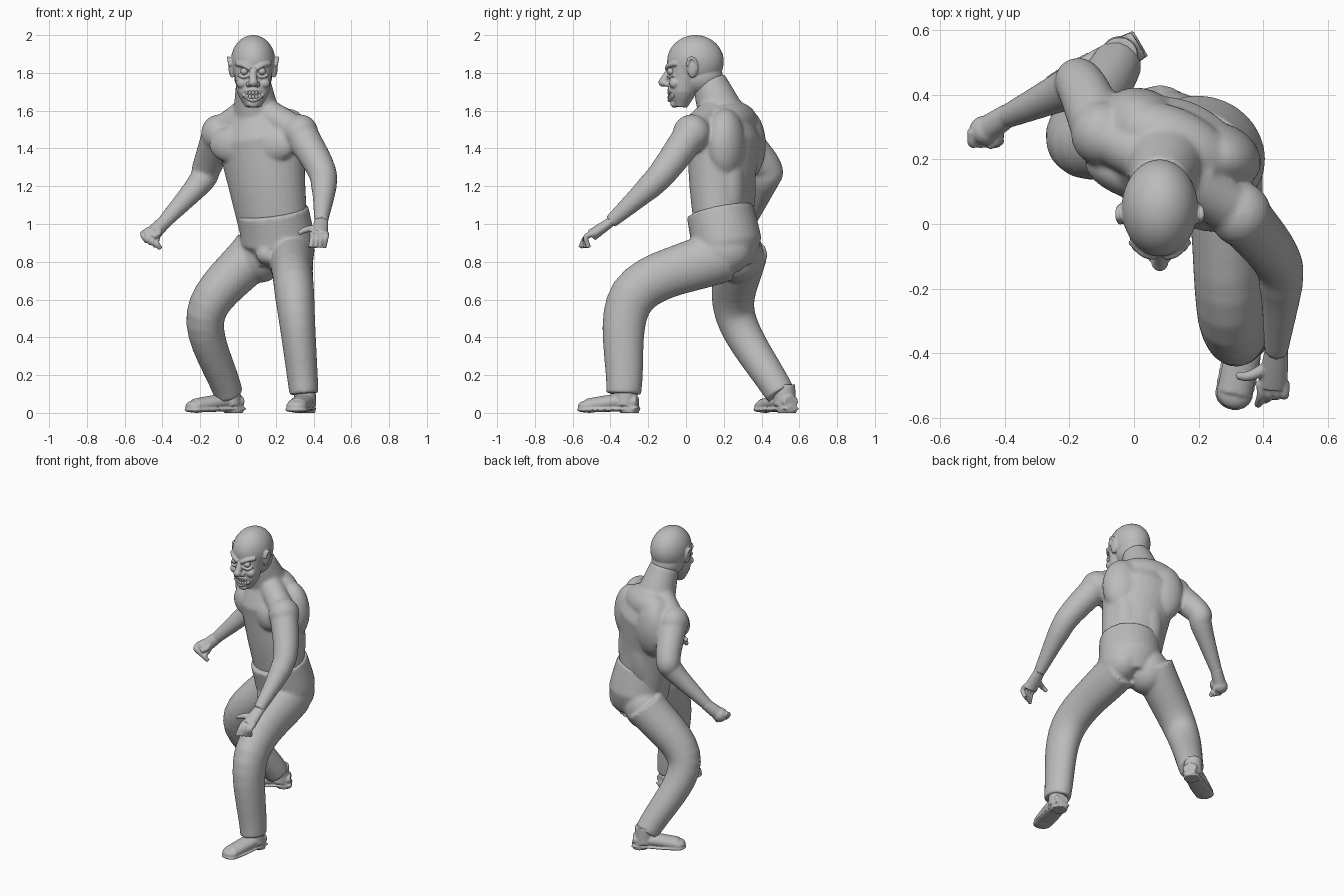
import bpy
import bmesh
import math
from mathutils import Vector, Matrix

default_cube = bpy.data.objects.get("Cube")
if default_cube:
    bpy.data.objects.remove(default_cube, do_unlink=True)

# One clay grey for everything
clay = bpy.data.materials.new("clay_grey")
clay.use_nodes = True
clay.diffuse_color = (.5, .5, .5, 1)
for node in clay.node_tree.nodes:
    if node.type == 'BSDF_PRINCIPLED':
        node.inputs["Base Color"].default_value = clay.diffuse_color

RIGHTWARD = Vector((1, 0, 0))
UP = Vector((0, 0, 1))
BODY_SIDE = Vector((.9, -.4, 0)).normalized()    # the trunk is turned to its right
BODY_FRONT = BODY_SIDE.cross(UP)
BODY_YAW = math.atan2(BODY_SIDE.y, BODY_SIDE.x)
MIRROR = (-1, 1)


def blend(values, t):
    """Piecewise linear value along a list, for t between nought and one."""
    place = t * (len(values) - 1)
    index = min(int(place), len(values) - 2)
    return values[index] + (values[index + 1] - values[index]) * (place - index)


def smooth_path(joints, steps=8):
    """Catmull-Rom curve through the joints."""
    joints = [Vector(joint) for joint in joints]
    first = joints[0] * 2 - joints[1]
    last = joints[-1] * 2 - joints[-2]
    chain = [first, *joints, last]
    path = []
    for a, b, c, d in zip(chain, chain[1:], chain[2:], chain[3:]):
        for step in range(steps):
            t = step / steps
            path.append(b + ((c - a) * t + (a * 2 - b * 5 + c * 4 - d) * t ** 2
                             + (b * 3 - a - c * 3 + d) * t ** 3) / 2)
    return path + [joints[-1]]


def limb(bm, joints, radii, flat=1.0, side=RIGHTWARD, sides=32):
    """Closed tube along the joints; flat is depth divided by width."""
    path = smooth_path(joints)
    end = len(path) - 1
    loops = []
    for i, centre in enumerate(path):
        along = (path[min(i + 1, end)] - path[max(i - 1, 0)]).normalized()
        across = (side - along * side.dot(along)).normalized()
        radius = blend(radii, i / end)
        deep = along.cross(across) * flat
        angles = [math.tau * k / sides for k in range(sides)]
        loops.append([bm.verts.new(centre + (across * math.cos(a) + deep * math.sin(a)) * radius)
                      for a in angles])
    for low, high in zip(loops, loops[1:]):
        for k in range(sides):
            bm.faces.new((low[k - 1], low[k], high[k], high[k - 1]))
    bm.faces.new(reversed(loops[0]))
    bm.faces.new(loops[-1])


def ball(bm, centre, radii, yaw=0.0):
    matrix = (Matrix.Translation(centre) @ Matrix.Rotation(yaw, 4, 'Z')
              @ Matrix.Diagonal(radii).to_4x4())
    bmesh.ops.create_uvsphere(bm, u_segments=48, v_segments=32, radius=1, matrix=matrix)


def finish(bm, name, voxel=None, iterations=2):
    """Turn the parts into a smooth object, optionally fused into one skin."""
    bmesh.ops.recalc_face_normals(bm, faces=bm.faces)
    for face in bm.faces:
        face.smooth = True
    mesh = bpy.data.meshes.new(name)
    bm.to_mesh(mesh)
    bm.free()
    mesh.materials.append(clay)
    obj = bpy.data.objects.new(name, mesh)
    bpy.context.collection.objects.link(obj)
    if voxel:
        fuse = obj.modifiers.new("fuse", 'REMESH')
        fuse.mode = 'VOXEL'
        fuse.voxel_size = voxel
        fuse.use_smooth_shade = True
        relax = obj.modifiers.new("relax", 'SMOOTH')
        relax.factor = .5
        relax.iterations = iterations


# Joints of the pose: shoulder, elbow, forearm, wrist and hip, knee, ankle
left_arm = [(.33, .03, 1.48), (.435, -.1, 1.3), (.455, -.19, 1.2), (.44, -.4, 1.01)]
right_arm = [(-.1, .28, 1.48), (-.165, .43, 1.3), (-.2, .42, 1.22), (-.4, .33, 1)]
left_leg = [(.28, .2, .84), (.3, -.28, .62), (.35, -.33, .1)]
right_leg = [(.1, .3, .86), (-.17, .26, .52), (-.05, .5, .1)]

# Trunk, neck and arms fused into one skin
bm = bmesh.new()
limb(bm, [(.2, .2, .9), (.155, .19, 1.2), (.12, .2, 1.45), (.1, .2, 1.6)],
     (.18, .21, .24, .15), flat=.78, side=BODY_SIDE)
limb(bm, [(.1, .2, 1.55), (.08, .12, 1.76)], (.13, .09))
ball(bm, (.12, .25, 1.54), (.2, .11, .11), BODY_YAW)
chest = Vector((.12, .2, 1.42))
for s in MIRROR:
    ball(bm, chest + BODY_SIDE * .12 * s + BODY_FRONT * .11, (.125, .06, .095), BODY_YAW)
    ball(bm, chest + BODY_SIDE * .13 * s - BODY_FRONT * .07, (.13, .1, .19), BODY_YAW)
    ball(bm, (BODY_SIDE * .07 * s) + Vector((.19, .26, 1.2)), (.09, .08, .25), BODY_YAW)
for arm in (left_arm, right_arm):
    limb(bm, arm, (.09, .077, .068, .036))
    ball(bm, arm[0], (.095, .1, .1))
    limb(bm, [arm[0], (.09, .18, 1.62)], (.08, .08))
finish(bm, "upper_body", voxel=.01, iterations=6)

# Open left hand: palm, fingers, thumb
bm = bmesh.new()
wrist = Vector(left_arm[-1])
knuckles = wrist + Vector((-.01, -.1, -.07))
limb(bm, [wrist.lerp(left_arm[-2], .1), wrist, knuckles], (.036, .037, .046), flat=.7)
for i in range(4):
    root = knuckles + Vector((.024 * i - .036, .01, .01))
    limb(bm, [root, root + Vector((0, -.04, -.02)), root + Vector((-.01, .015 * i - .07, -.075))],
         (.016, .012))
limb(bm, [wrist + Vector((-.02, -.04, -.03)), wrist + Vector((-.08, -.07, -.04)),
          wrist + Vector((-.12, -.07, -.06))], (.02, .012), side=UP)
finish(bm, "left_hand", voxel=.005)

# Right fist: palm, curled fingers, folded thumb
bm = bmesh.new()
wrist = Vector(right_arm[-1])
palm = wrist + Vector((-.06, -.04, -.06))
limb(bm, [wrist.lerp(right_arm[-2], .1), wrist, palm], (.036, .037, .042))
ball(bm, palm, (.05, .046, .046))
for i in range(4):
    root = palm + Vector((.023 * i - .04, 0, .015 - .012 * i))
    limb(bm, [root, root + Vector((0, -.04, -.02)), root + Vector((.02, -.03, -.05))],
         (.016, .013))
limb(bm, [palm + Vector((.04, 0, .03)), palm + Vector((.04, -.03, .01)),
          palm + Vector((.01, -.05, -.01))], (.017, .012), side=UP)
finish(bm, "right_fist", voxel=.005)

# Trousers: pelvis, crotch, buttocks and both legs fused into one skin
bm = bmesh.new()
limb(bm, [(.2, .23, .78), (.21, .215, .9), (.185, .18, 1.07)],
     (.14, .2, .192), flat=.92, side=BODY_SIDE)
ball(bm, (.15, .09, .84), (.055, .055, .055))
ball(bm, (.29, .2, .86), (.115, .15, .13))
ball(bm, (.12, .27, .84), (.13, .14, .15))
limb(bm, left_leg, (.12, .108, .104, .09, .077), flat=1.2)
limb(bm, right_leg, (.13, .118, .103, .09, .077), flat=1.03)
finish(bm, "trousers", voxel=.01, iterations=6)


# Shoes: upper, rounded toe, thin sole, heel block, ankle
def shoe(name, heel, toe):
    heel, toe = Vector(heel), Vector(toe)
    across = UP.cross(toe - heel).normalized()
    yaw = math.atan2(across.y, across.x)

    def at(t, height):
        return heel.lerp(toe, t) + UP * height

    bm = bmesh.new()
    limb(bm, [at(.02, .06), at(.4, .058), at(.85, .037)],
         (.045, .056, .054), flat=.72, side=across)
    ball(bm, at(.85, .035), (.055, .05, .032), yaw)
    limb(bm, [at(0, .022), at(.6, .018), at(.87, .016)],
         (.048, .062, .06), flat=.22, side=across)
    ball(bm, at(.86, .016), (.06, .052, .014), yaw)
    limb(bm, [at(.15, 0), at(.15, .04)], (.05, .05), side=across)
    limb(bm, [at(.22, .04), at(.22, .15)], (.06, .055), side=across)
    finish(bm, name, voxel=.006)


shoe("left_shoe", (.37, -.25, 0), (.3, -.57, 0))
shoe("right_shoe", (.02, .56, 0), (-.27, .39, 0))

# Head: skull, jaw and features, placed around the middle of the face
face_middle = Vector((.08, 0, 1.8))


def on_face(x, y, z):
    return face_middle + Vector((x, y, z))


bm = bmesh.new()
ball(bm, on_face(0, .05, .06), (.118, .15, .14))
ball(bm, on_face(0, .08, -.02), (.1, .115, .1))
limb(bm, [on_face(0, 0, .05), on_face(0, -.02, -.1), on_face(0, -.03, -.18)],
     (.105, .086, .042), flat=.85)
limb(bm, [on_face(0, -.08, .03), on_face(0, -.12, -.05)], (.014, .024))
ball(bm, on_face(0, -.12, -.05), (.026, .026, .024))
ball(bm, on_face(0, -.06, -.165), (.03, .022, .02))
for s in MIRROR:
    # nostril, cheek, angry brow, lower lid
    ball(bm, on_face(.024 * s, -.1, -.06), (.014, .018, .014))
    ball(bm, on_face(.06 * s, -.06, -.055), (.03, .03, .028))
    limb(bm, [on_face(.014 * s, -.1, .02), on_face(.05 * s, -.09, .04),
              on_face(.09 * s, -.05, .05)], (.013, .013), side=UP)
    limb(bm, [on_face(.02 * s, -.09, -.01), on_face(.05 * s, -.09, -.022),
              on_face(.08 * s, -.07, -.01)], (.008, .008), side=UP)
    # ear shell and curled rim
    ball(bm, on_face(.115 * s, .03, .03), (.014, .026, .05), -.3 * s)
    rim = [on_face((.12 + .01 * math.sin(a)) * s, .03 + .025 * math.cos(a),
                   .03 + .05 * math.sin(a)) for a in (-2, -1, 0, 1, 2, 3)]
    limb(bm, rim, (.009, .009))
# lips bowed apart in a grin
for bow in (.01, -.045):
    limb(bm, [on_face(.065 * u, .03 * u * u - .09, bow * (1 - u * u) - .1)
              for u in (-1, -.5, 0, .5, 1)], (.006, .009, .006), side=UP)
finish(bm, "head", voxel=.005)

# Eyeballs
bm = bmesh.new()
for s in MIRROR:
    ball(bm, on_face(.047 * s, -.08, .008), (.021, .021, .019))
finish(bm, "eyes")

# Two rows of bared teeth
bm = bmesh.new()
for row in (-.104, -.128):
    for i in range(-3, 4):
        u = i / 3
        ball(bm, on_face(.05 * u, .02 * u * u - .09, row + .008 * u * u), (.009, .008, .012))
finish(bm, "teeth")
